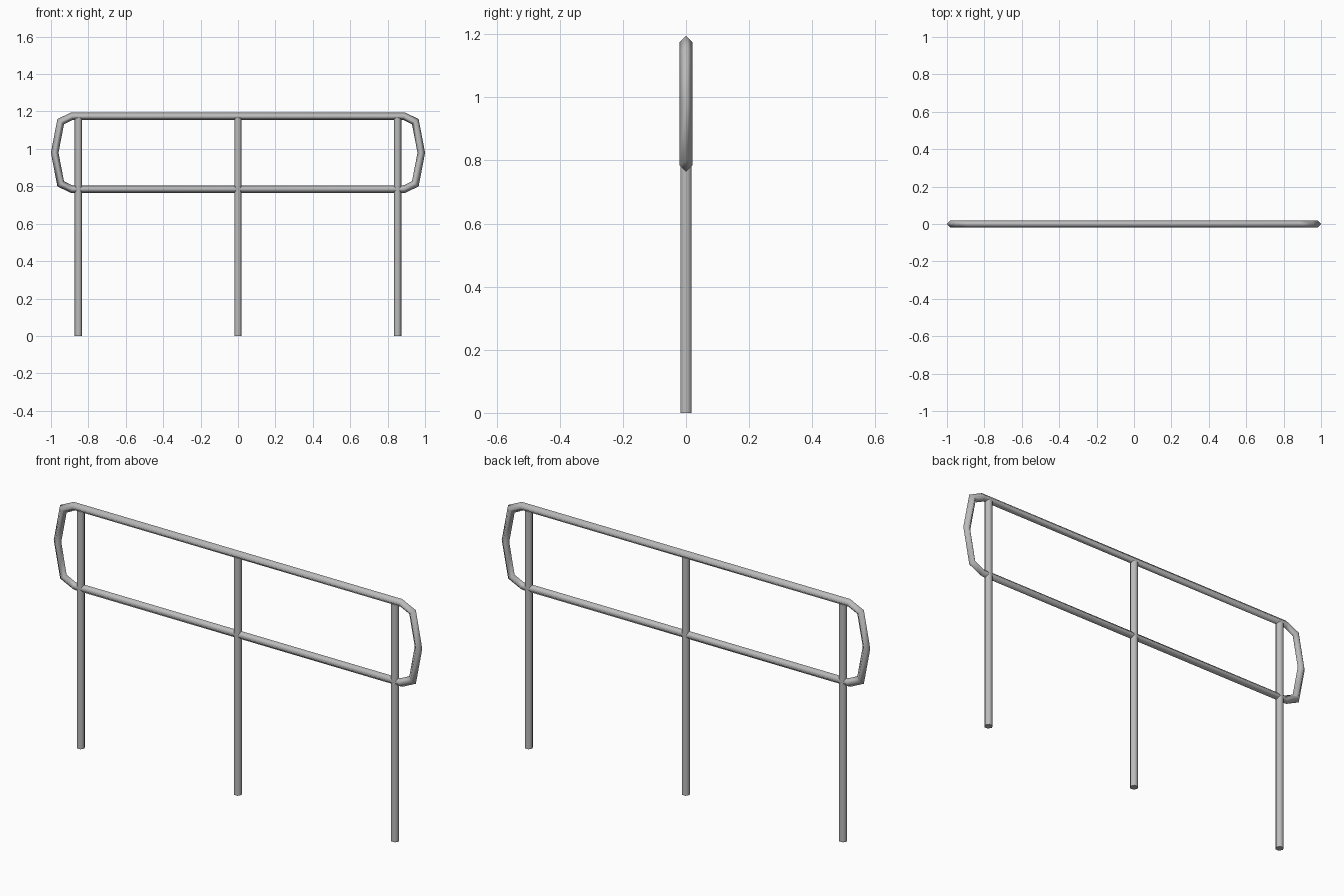
import bpy, bmesh, math
from mathutils import Vector

cube = bpy.data.objects.get("Cube")
if cube:
    bpy.data.objects.remove(cube, do_unlink=True)

RADIUS = 0.02
RAIL_TOP, RAIL_LOW = 1.175, 0.784
MID = (RAIL_TOP + RAIL_LOW) / 2

steel = bpy.data.materials.new("grey_steel")
steel.use_nodes = True
GREY = (0.5, 0.5, 0.5, 1)
steel.diffuse_color = GREY
steel.node_tree.nodes["Principled BSDF"].inputs["Base Color"].default_value = GREY


def finish(name, bm):
    bmesh.ops.recalc_face_normals(bm, faces=bm.faces)
    mesh = bpy.data.meshes.new(name)
    bm.to_mesh(mesh)
    bm.free()
    mesh.materials.append(steel)
    obj = bpy.data.objects.new(name, mesh)
    bpy.context.collection.objects.link(obj)
    return obj


def swept_loop(name, path):
    """Sweep a diamond section round a closed path with mitred corners."""
    bm = bmesh.new()
    rings = []
    side = Vector((0, 1, 0))
    for i, p in enumerate(path):
        before = (p - path[i - 1]).normalized()
        after = (path[(i + 1) % len(path)] - p).normalized()
        tangent = (before + after).normalized()
        out = side.cross(tangent) / tangent.dot(after)
        rings.append([bm.verts.new(p + RADIUS * d) for d in (out, side, -out, -side)])
    for i, ring in enumerate(rings):
        last = rings[i - 1]
        for k in range(4):
            face = bm.faces.new((last[k - 1], last[k], ring[k], ring[k - 1]))
            face.smooth = True
    return finish(name, bm)


def post(name, x, top):
    """Six-sided upright with flat sides to front and back."""
    bm = bmesh.new()
    bmesh.ops.create_cone(bm, cap_ends=True, segments=6, radius1=RADIUS,
                          radius2=RADIUS, depth=top)
    # put corners on the x axis
    first = bm.verts[:][0].co
    turn = math.pi / 6 if abs(first.x) < 0.001 or abs(abs(first.x) - RADIUS / 2) > 0.001 \
        and abs(abs(first.x) - RADIUS) > 0.001 else 0
    for v in bm.verts:
        x0, y0 = v.co.x, v.co.y
        v.co.x = x0 * math.cos(turn) - y0 * math.sin(turn)
        v.co.y = x0 * math.sin(turn) + y0 * math.cos(turn)
    for f in bm.faces:
        f.smooth = abs(f.normal.z) < 0.5
    obj = finish(name, bm)
    obj.location = (x, 0, top / 2)
    return obj


# Closed handrail: one rounded end, mirrored to the other side
end = [(0.887, RAIL_TOP), (0.948, 1.146), (0.98, MID), (0.948, 0.813), (0.887, RAIL_LOW)]
path = [Vector((x, 0, z)) for x, z in end]
path += [Vector((-x, 0, z)) for x, z in reversed(end)]
swept_loop("handrail_loop", path)

# Uprights
for name, x in (("right_post", -0.853), ("middle_post", 0), ("left_post", 0.853)):
    post(name, x, RAIL_TOP - 0.01)
